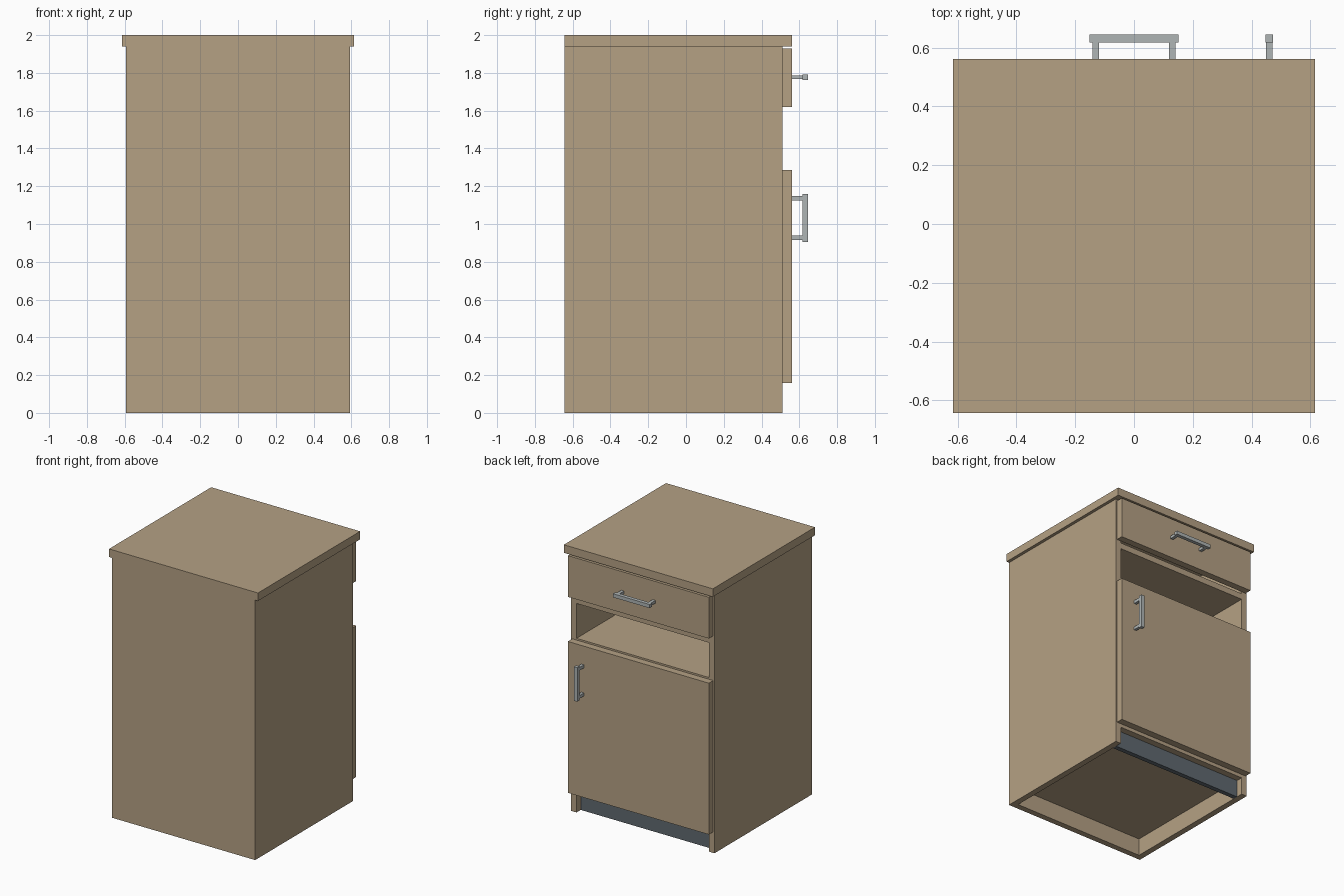
import bpy

cube = bpy.data.objects.get("Cube")
if cube:
    bpy.data.objects.remove(cube, do_unlink=True)


def material(name, rgb):
    m = bpy.data.materials.new(name)
    m.use_nodes = True
    m.diffuse_color = (*rgb, 1)
    m.node_tree.nodes["Principled BSDF"].inputs["Base Color"].default_value = (*rgb, 1)
    return m


WOOD = material("light_wood", (0.462, 0.356, 0.231))
METAL = material("brushed_metal", (0.43, 0.462, 0.462))
GREY = material("plinth_grey", (0.115, 0.141, 0.162))


def box(name, mat, x, y, z):
    """Axis-aligned board given by (min, max) spans."""
    spans = (x, y, z)
    bpy.ops.mesh.primitive_cube_add(size=1, location=[(a + b) / 2 for a, b in spans])
    ob = bpy.context.object
    ob.name = name
    ob.scale = [b - a for a, b in spans]
    bpy.ops.object.transform_apply(location=False, rotation=False, scale=True)
    ob.data.materials.append(mat)
    return ob


def around(centre, half):
    return (centre - half, centre + half)


# Main dimensions
W, T = 0.592, 0.045
BACK, FRONT, FACE = -0.643, 0.51, 0.562
TOP = 1.94
inner = (T - W, W - T)
depth = (BACK + T, FRONT)

# Carcass boards
for side, s in (("left", 1), ("right", -1)):
    box(side + "_side_panel", WOOD, sorted((s * (W - T), s * W)), (BACK, FRONT), (0, TOP))
box("back_panel", WOOD, inner, (BACK, BACK + T), (0, TOP))
box("bottom_board", WOOD, inner, depth, (0.13, 0.175))
box("niche_floor", WOOD, inner, depth, (1.255, 1.3))
box("niche_ceiling", WOOD, inner, depth, (1.56, 1.605))
box("worktop", WOOD, (-0.615, 0.615), (BACK, FACE), (TOP, 2))
box("plinth", GREY, inner, (0.425, 0.46), (0, 0.13))

# Fronts
box("drawer_front", WOOD, (-0.582, 0.582), (FRONT, FACE), (1.62, 1.928))
box("door", WOOD, (-0.582, 0.582), (FRONT, FACE), (0.157, 1.287))


def handle(name, x, z, half_length, upright):
    """Square bar held by two short posts."""
    def spans(offset, along, across):
        if upright:
            return around(x, across), around(z + offset, along)
        return around(x + offset, along), around(z, across)

    bx, bz = spans(0, half_length, 0.0135)
    box(name + "_bar", METAL, bx, (0.618, 0.645), bz)
    for i, s in enumerate((-1, 1)):
        px, pz = spans(s * (half_length - 0.022), 0.0115, 0.0105)
        box(f"{name}_post_{i + 1}", METAL, px, (FACE, 0.618), pz)


handle("drawer_handle", 0, 1.777, 0.152, False)
handle("door_handle", 0.46, 1.032, 0.127, True)
